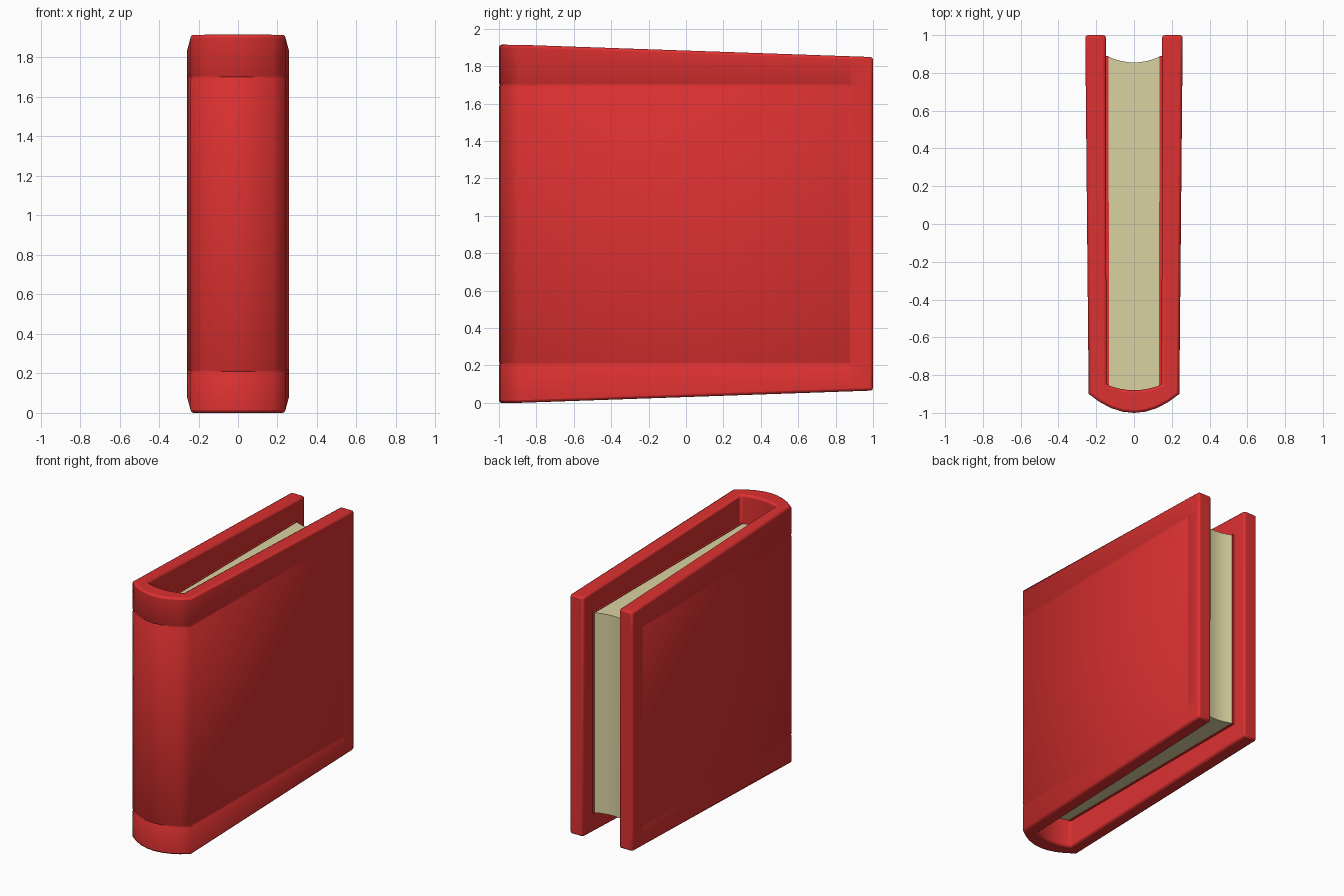
import bpy, bmesh, math

if "Cube" in bpy.data.objects:
    bpy.data.objects.remove(bpy.data.objects["Cube"])


def material(name, rgb):
    m = bpy.data.materials.new(name)
    m.diffuse_color = (*rgb, 1)
    m.use_nodes = True
    m.node_tree.nodes["Principled BSDF"].inputs["Base Color"].default_value = m.diffuse_color
    return m


RED = material("red cover", (0.72, 0.03, 0.03))
CREAM = material("cream paper", (0.70, 0.65, 0.36))
Z_LOW, Z_HIGH, Y_EDGE = 0.21, 1.70, 0.88   # frame of the pressed groove
W, DEPTH = 0.008, 0.005                    # groove half width and depth


def finish(name, bm, mat, angle=50):
    bmesh.ops.recalc_face_normals(bm, faces=bm.faces)
    me = bpy.data.meshes.new(name)
    bm.to_mesh(me)
    bm.free()
    ob = bpy.data.objects.new(name, me)
    bpy.context.collection.objects.link(ob)
    me.materials.append(mat)
    bpy.ops.object.select_all(action='DESELECT')
    ob.select_set(True)
    bpy.context.view_layer.objects.active = ob
    bpy.ops.object.shade_smooth_by_angle(angle=math.radians(angle))
    return ob


def prism(name, outline, z0, z1, mat):
    bm = bmesh.new()
    f = bm.faces.new([bm.verts.new((x, y, z0)) for x, y in outline])
    top = bmesh.ops.extrude_face_region(bm, geom=[f])["geom"]
    for v in top:
        if isinstance(v, bmesh.types.BMVert):
            v.co.z = z1
    return finish(name, bm, mat)


def arc(half, y_side, y_mid, n=8):
    """Shallow curve from +half to -half, bulging to y_mid in the middle."""
    pts = []
    for i in range(n + 1):
        x = half * (1 - 2 * i / n)
        pts.append((x, y_side + (y_mid - y_side) * (1 - (x / half) ** 2)))
    return pts


# Cover: U-shaped profile with matching outer and inner points
side_y = [1.0, Y_EDGE + W, Y_EDGE, Y_EDGE - W]


def u_profile(x_end, x_spine, y_spine, y_mid):
    right = []
    for y in side_y:
        t = (1 - y) / (1 - y_spine)
        right.append((x_end + (x_spine - x_end) * t, y))
    left = [(-x, y) for x, y in reversed(right)]
    return right + arc(x_spine, y_spine, y_mid) + left


outer = u_profile(0.258, 0.24, -0.90, -1.0)
inner = u_profile(0.149, 0.146, -0.85, -0.88)
groove_cols = (2, len(outer) - 3)


def bottom_z(y):
    return 0.066 * max(0, y + 0.9) / 1.9


def top_z(y):
    return 1.915 - bottom_z(y)


levels = [None, Z_LOW - W, Z_LOW, Z_LOW + W, Z_HIGH - W, Z_HIGH, Z_HIGH + W, None]
bm = bmesh.new()
rows_out, rows_in = [], []
for k, level in enumerate(levels):
    ro, ri = [], []
    for i, ((x, y), (u, v)) in enumerate(zip(outer, inner)):
        z = level if level is not None else (bottom_z(y) if k == 0 else top_z(y))
        grooved = (k in (2, 5) and y <= Y_EDGE + 1e-4) or (i in groove_cols and 2 <= k <= 5)
        if grooved:
            if y < -0.91:
                y += DEPTH
            else:
                x -= math.copysign(DEPTH, x)
        ro.append(bm.verts.new((x, y, z)))
        if k in (0, len(levels) - 1):
            zi = bottom_z(v) if k == 0 else top_z(v)
            ri.append(bm.verts.new((u, v, zi)))
    rows_out.append(ro)
    if ri:
        rows_in.append(ri)


def skin(a, b):
    for i in range(len(a) - 1):
        bm.faces.new((a[i], a[i + 1], b[i + 1], b[i]))


for a, b in zip(rows_out, rows_out[1:]):
    skin(a, b)
skin(rows_in[1], rows_in[0])
skin(rows_out[0], rows_in[0])
skin(rows_out[-1], rows_in[1])
for i in (0, -1):                          # fore edges of the two boards
    bm.faces.new([r[i] for r in rows_out] + [rows_in[1][i], rows_in[0][i]])
cover = finish("book_cover", bm, RED, 60)
bev = cover.modifiers.new("rounded rim", 'BEVEL')
bev.width = 0.014
bev.segments = 2
bev.limit_method = 'ANGLE'
bev.angle_limit = math.radians(70)
bev.use_clamp_overlap = False

# Page block: hollow fore edge, rounded back
front = arc(0.134, -0.855, -0.885)
back = [(-x, y) for x, y in arc(0.134, 0.885, 0.855)]
prism("page_block", front + back, Z_LOW, Z_HIGH, CREAM)

# Endpapers between the boards and the pages
for s, label in ((1, "right"), (-1, "left")):
    outline = [(s * 0.132, -0.86), (s * 0.150, -0.86), (s * 0.152, 0.89), (s * 0.135, 0.89)]
    prism(label + "_endpaper", outline, Z_LOW - 0.005, Z_HIGH + 0.005, RED)
